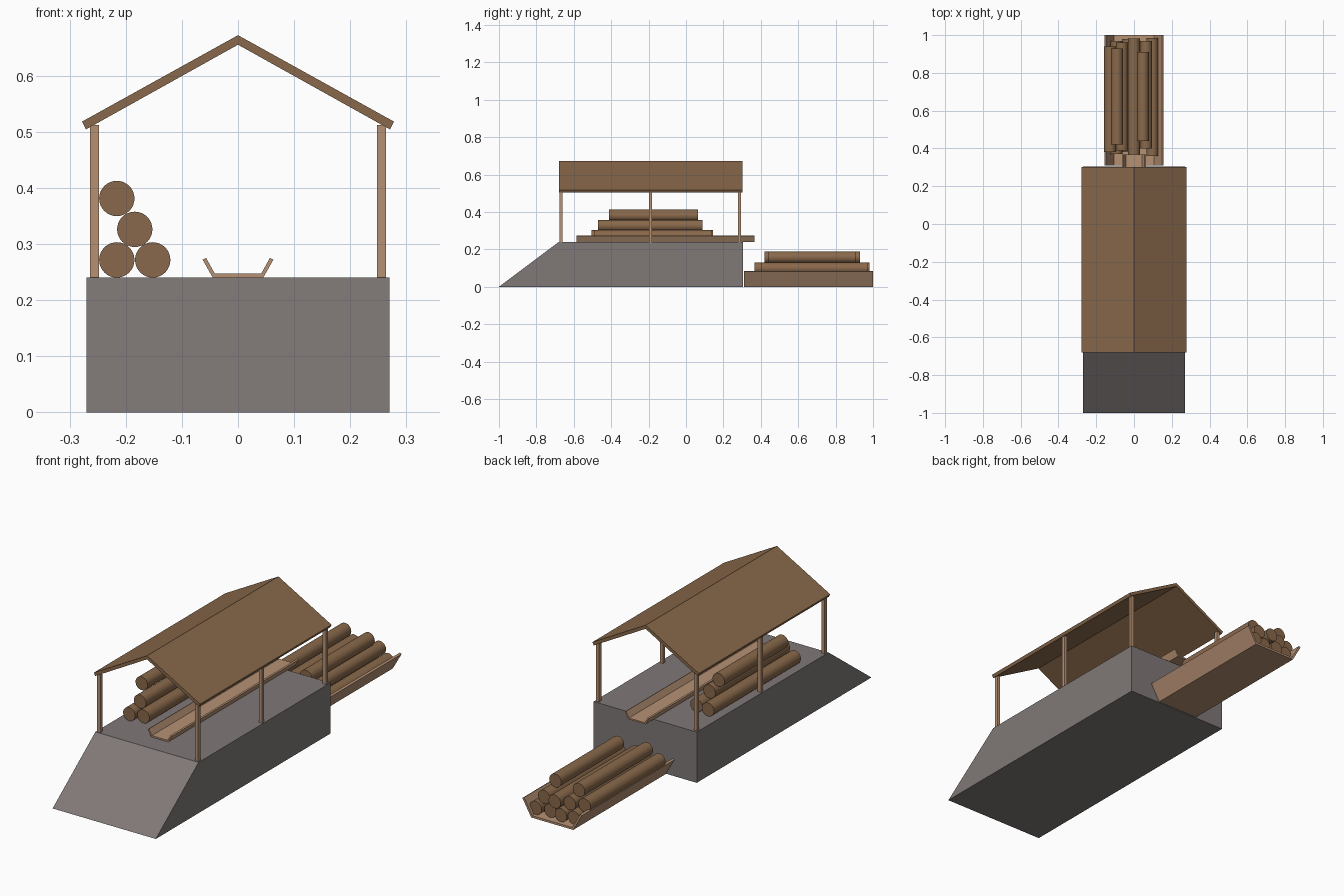
import bpy, bmesh, math
from mathutils import Vector

if "Cube" in bpy.data.objects:
    bpy.data.objects.remove(bpy.data.objects["Cube"])


def material(name, rgb):
    m = bpy.data.materials.new(name)
    m.diffuse_color = (*rgb, 1)
    m.use_nodes = True
    m.node_tree.nodes["Principled BSDF"].inputs["Base Color"].default_value = m.diffuse_color
    return m


STONE = material("grey stone", (0.215, 0.188, 0.186))
BARK = material("brown wood", (0.250, 0.140, 0.070))
PLANK = material("light plank", (0.470, 0.285, 0.175))


def finish(name, bm, mat):
    bmesh.ops.recalc_face_normals(bm, faces=bm.faces[:])
    me = bpy.data.meshes.new(name)
    bm.to_mesh(me)
    bm.free()
    me.materials.append(mat)
    ob = bpy.data.objects.new(name, me)
    bpy.context.collection.objects.link(ob)
    return ob


def prism(name, profile, axis, lo, hi, mat):
    """Extrude a (side, z) profile along 'X' or 'Y' from lo to hi."""
    bm = bmesh.new()
    pts = [(lo, a, z) if axis == 'X' else (a, lo, z) for a, z in profile]
    face = bm.faces.new([bm.verts.new(p) for p in pts])
    ext = bmesh.ops.extrude_face_region(bm, geom=[face])
    shift = Vector((hi - lo, 0, 0)) if axis == 'X' else Vector((0, hi - lo, 0))
    moved = [v for v in ext["geom"] if isinstance(v, bmesh.types.BMVert)]
    bmesh.ops.translate(bm, vec=shift, verts=moved)
    return finish(name, bm, mat)


def mirrored(half):
    """Complete a right-half profile listed from the outer to the inner line."""
    outer, inner = half
    left = lambda line: [(-x, z) for x, z in reversed(line) if x > 0]
    return outer + left(outer) + list(reversed(inner + left(inner)))


def log(name, x, z, y0, y1, r=0.0315):
    prof = [(x + r * math.cos(i * math.tau / 32), z + r * math.sin(i * math.tau / 32))
            for i in range(32)]
    ob = prism(name, prof, 'Y', y0, y1, BARK)
    bpy.ops.object.select_all(action='DESELECT')
    ob.select_set(True)
    bpy.context.view_layer.objects.active = ob
    bpy.ops.object.shade_smooth_by_angle(angle=math.radians(35))


def trough(name, wb, wt, h, t, z, y0, y1):
    """Open channel with a flat floor and flared side boards."""
    dx, dz = wt - wb, h
    n = math.hypot(dx, dz)
    tx, tz = t * dz / n, t * dx / n          # board thickness, square to the slope
    outer = [(wt, z + h - tz), (wb, z)]
    inner = [(wt - tx, z + h), (wb - tx * 0.6, z + t)]
    prism(name, mirrored((outer, inner)), 'Y', y0, y1, PLANK)


# Stone platform with a ramp at the front
prism("platform", [(-1, 0), (-0.68, 0.24), (0.305, 0.24), (0.305, 0)], 'X', -0.27, 0.27, STONE)

# Gabled roof
prism("roof", mirrored(([(0.278, 0.518), (0, 0.672)], [(0.271, 0.504), (0, 0.655)])),
      'Y', -0.68, 0.302, BARK)

# Six posts
for side in (-1, 1):
    for y in (-0.667, -0.19, 0.287):
        a, b = sorted((side * 0.248, side * 0.264))
        prism("post", [(a, 0.24), (b, 0.24), (b, 0.512), (a, 0.512)], 'Y',
              y - 0.008, y + 0.008, PLANK)

# Upper chute and lower collecting trough
trough("chute", 0.045, 0.063, 0.035, 0.007, 0.24, -0.585, 0.367)
trough("collecting_trough", 0.11, 0.156, 0.085, 0.010, 0.0, 0.31, 1.0)

# Log pile on the platform
for x, z, y0, y1 in ((-0.216, 0.2715, -0.505, 0.145), (-0.152, 0.2715, -0.49, 0.14),
                     (-0.184, 0.326, -0.47, 0.088), (-0.216, 0.381, -0.412, 0.065)):
    log("stacked_log", x, z, y0, y1)

# Logs in the trough: bottom, middle and top layers
for x, z, y0, y1 in ((-0.093, 0.041, 0.37, 0.97), (-0.031, 0.041, 0.38, 0.98),
                     (0.031, 0.041, 0.40, 0.97), (0.097, 0.043, 0.36, 0.985),
                     (-0.127, 0.098, 0.38, 0.94), (-0.064, 0.098, 0.39, 0.96),
                     (0.0, 0.098, 0.365, 0.982), (0.064, 0.098, 0.40, 0.97),
                     (-0.09, 0.157, 0.42, 0.93), (0.047, 0.157, 0.44, 0.91)):
    log("trough_log", x, z, y0, y1)
